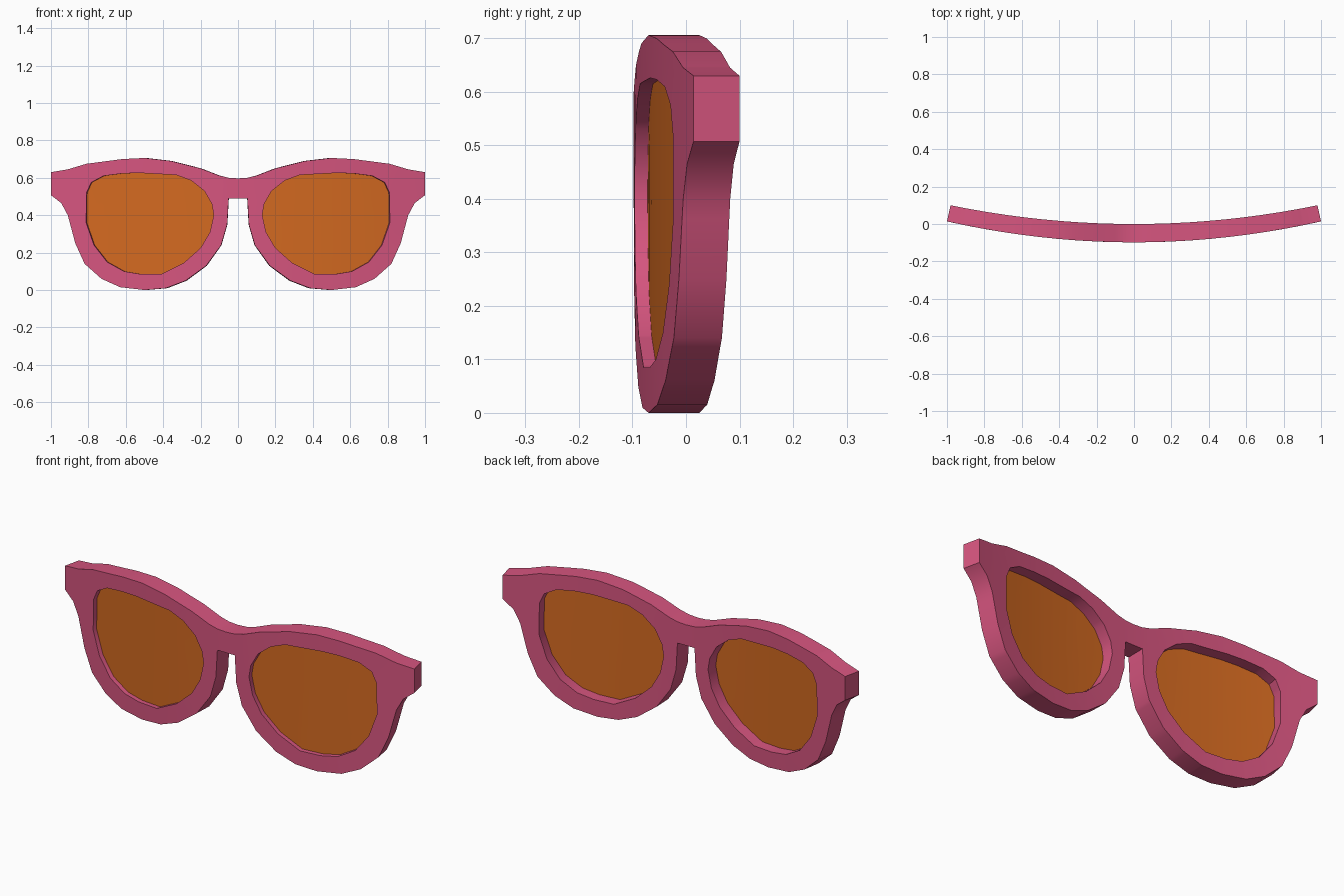
import bpy, bmesh
from mathutils import Vector

if "Cube" in bpy.data.objects:
    bpy.data.objects.remove(bpy.data.objects["Cube"])

# right half of the frame outline (x, z), top centre round to underside of bridge
HALF = [(0, .597), (.05, .6), (.1, .612), (.2, .65), (.36, .69), (.5, .706), (.62, .7),
        (.81, .675), (.91, .645), (1, .63), (1, .507), (.945, .465), (.91, .4), (.87, .25),
        (.82, .14), (.73, .06), (.63, .015), (.5, 0), (.385, .01), (.28, .05), (.17, .13),
        (.09, .24), (.058, .35), (.05, .49), (0, .49)]
# right lens opening
HOLE = [(.13, .4), (.15, .31), (.2, .225), (.29, .145), (.41, .085), (.52, .085), (.61, .1),
        (.7, .15), (.77, .24), (.812, .36), (.81, .52), (.785, .575), (.72, .61), (.62, .623),
        (.53, .626), (.33, .615), (.25, .585), (.18, .53), (.14, .46)]


def material(name, rgb):
    m = bpy.data.materials.new(name)
    m.diffuse_color = (*rgb, 1)
    m.use_nodes = True
    m.node_tree.nodes["Principled BSDF"].inputs["Base Color"].default_value = m.diffuse_color
    return m


def mirror(loop):
    return [(-x, z) for x, z in reversed(loop)]


def bend(co):
    """Wrap a flat point onto the face curve; y is the depth fraction behind the front."""
    x, d, z = co
    n = Vector((-.224 * x, 1, 0)).normalized()
    return Vector((x, -.098 + .112 * x * x, z)) + n * d * (.098 - .01 * x * x)


def curved_plate(name, loops, front, back, mat):
    bm = bmesh.new()
    edges = []
    for loop in loops:
        vs = [bm.verts.new((x, front, z)) for x, z in loop]
        edges += [bm.edges.new((vs[i - 1], vs[i])) for i in range(len(vs))]
    bmesh.ops.triangle_fill(bm, edges=edges, use_beauty=True, use_dissolve=False,
                            normal=(0, -1, 0))
    # slice into strips so the plate bends smoothly
    for i in range(-9, 10):
        bmesh.ops.bisect_plane(bm, geom=bm.verts[:] + bm.edges[:] + bm.faces[:], dist=1e-5,
                               plane_co=(i / 10, 0, 0), plane_no=(1, 0, 0))
    ext = bmesh.ops.extrude_face_region(bm, geom=bm.faces[:], use_keep_orig=True)
    for v in ext["geom"]:
        if isinstance(v, bmesh.types.BMVert):
            v.co.y = back
    for v in bm.verts:
        v.co = bend(v.co)
    bmesh.ops.recalc_face_normals(bm, faces=bm.faces[:])
    me = bpy.data.meshes.new(name)
    bm.to_mesh(me)
    bm.free()
    me.materials.append(mat)
    ob = bpy.data.objects.new(name, me)
    bpy.context.collection.objects.link(ob)
    bpy.ops.object.select_all(action='DESELECT')
    ob.select_set(True)
    bpy.context.view_layer.objects.active = ob
    bpy.ops.object.shade_smooth_by_angle(angle=.5)


pink = material("pink_plastic", (.673, .091, .212))
orange = material("orange_lens", (.658, .144, .015))

# frame front with two openings
outline = HALF + mirror(HALF[1:-1])
curved_plate("frame_front", [outline, HOLE, mirror(HOLE)], 0, 1, pink)

# lenses, slightly larger than the openings so they sit in the rims
lens = [(.47 + (x - .47) * 1.02, .355 + (z - .355) * 1.02) for x, z in HOLE]
curved_plate("right_lens", [lens], .25, .38, orange)
curved_plate("left_lens", [mirror(lens)], .25, .38, orange)
